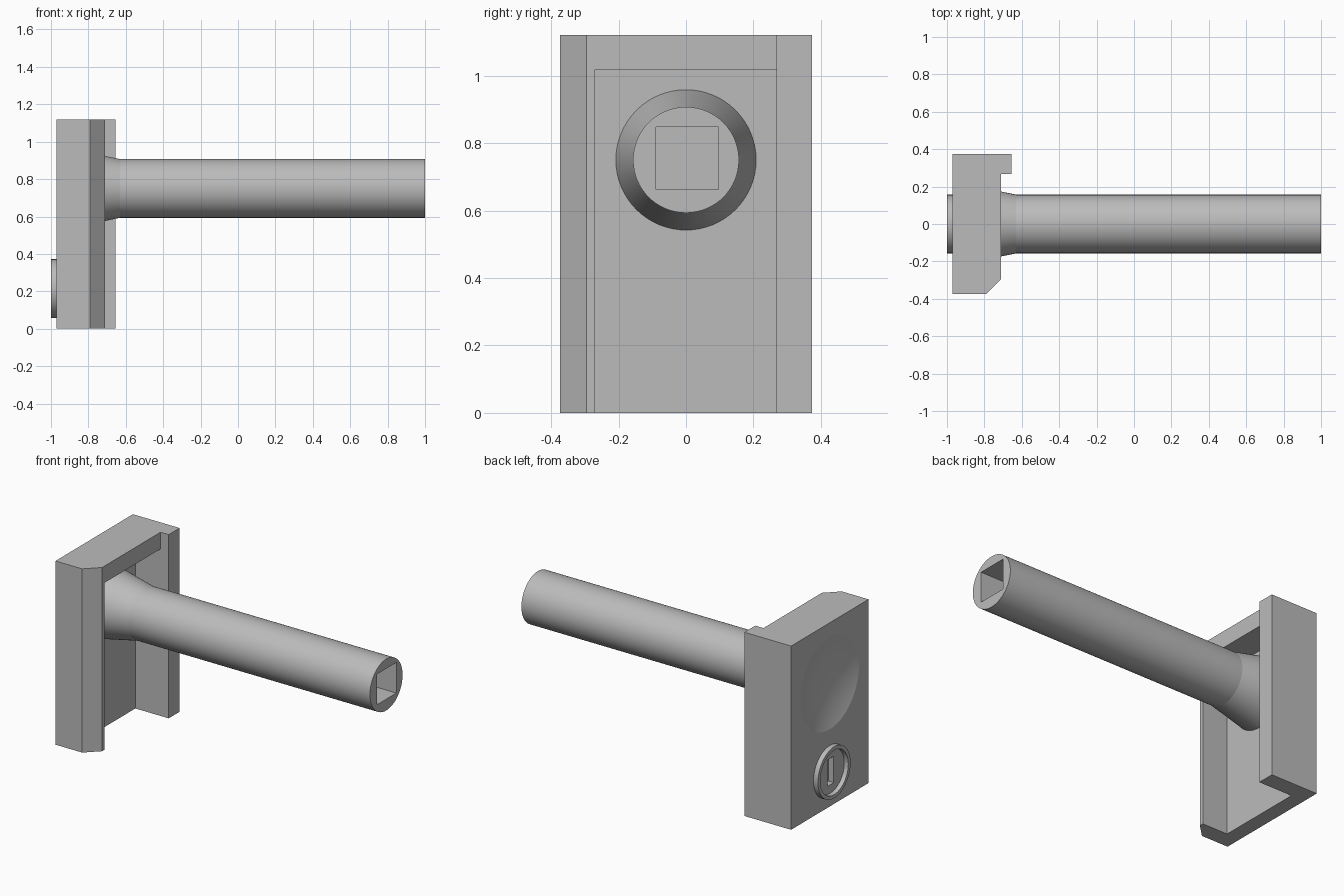
import bpy, bmesh, math
from mathutils import Vector

cube = bpy.data.objects.get("Cube")
if cube:
    bpy.data.objects.remove(cube, do_unlink=True)

# Single grey finish
grey = bpy.data.materials.new("plain grey")
grey.use_nodes = True
colour = (0.5, 0.5, 0.5, 1)
grey.diffuse_color = colour
grey.node_tree.nodes["Principled BSDF"].inputs["Base Color"].default_value = colour


def finish(bm, name):
    bmesh.ops.remove_doubles(bm, verts=bm.verts, dist=1e-5)
    bmesh.ops.recalc_face_normals(bm, faces=bm.faces)
    mesh = bpy.data.meshes.new(name)
    bm.to_mesh(mesh)
    bm.free()
    mesh.materials.append(grey)
    obj = bpy.data.objects.new(name, mesh)
    bpy.context.collection.objects.link(obj)
    return obj


def prism(name, outline, z0, z1):
    """Extrude an xy outline upward."""
    bm = bmesh.new()
    face = bm.faces.new([bm.verts.new((x, y, z0)) for x, y in outline])
    top = bmesh.ops.extrude_face_region(bm, geom=[face])["geom"]
    verts = [v for v in top if isinstance(v, bmesh.types.BMVert)]
    bmesh.ops.translate(bm, verts=verts, vec=(0, 0, z1 - z0))
    return finish(bm, name)


def box(name, x0, x1, y0, y1, z0, z1):
    return prism(name, [(x0, y0), (x1, y0), (x1, y1), (x0, y1)], z0, z1)


def lathe(name, profile, z, segments=64):
    """Turn an (x, radius) profile around an axis along x at height z."""
    bm = bmesh.new()
    verts = [bm.verts.new((x, r, z)) for x, r in profile]
    edges = [bm.edges.new(pair) for pair in zip(verts, verts[1:])]
    bmesh.ops.spin(bm, geom=verts + edges, cent=(0, 0, z), axis=(1, 0, 0),
                   angle=math.tau, steps=segments)
    return finish(bm, name)


def combine(target, tool, operation):
    mod = target.modifiers.new(operation.lower(), 'BOOLEAN')
    mod.operation = operation
    mod.solver = 'EXACT'
    mod.object = tool
    tool.hide_render = True
    bpy.context.view_layer.objects.active = target
    bpy.ops.object.modifier_apply(modifier=mod.name)
    bpy.data.objects.remove(tool, do_unlink=True)


BACK, FLOOR, AXIS, LOCK = -0.97, -0.88, 0.75, 0.215

# Housing: chamfered on one long edge, lipped on the other
housing = prism("housing", [(BACK, -0.373), (-0.79, -0.373), (-0.71, -0.295),
                            (-0.71, 0.268), (-0.655, 0.268), (-0.655, 0.373),
                            (BACK, 0.373)], 0, 1.12)

# Hollow inside, open at the bottom
combine(housing, box("hollow", FLOOR, -0.5, -0.27, 0.268, -0.1, 1.018), 'DIFFERENCE')

# Shallow round dish in the outer face
radius, depth = 0.28, 0.05
ball = (radius ** 2 + depth ** 2) / (2 * depth)
deepest = BACK + depth
reach = 1.2 * math.asin(radius / ball)
arc = [(deepest - ball * (1 - math.cos(reach * i / 14)),
        ball * math.sin(reach * i / 14)) for i in range(15)]
arc.append((arc[-1][0], 0))
combine(housing, lathe("dish", arc, AXIS), 'DIFFERENCE')

# Lock barrel with raised rim and key slot
barrel = lathe("lock_barrel", [(-0.92, 0), (-0.92, 0.157), (-1, 0.157), (-1, 0.135),
                               (-0.975, 0.132), (-0.975, 0)], LOCK)
combine(housing, barrel, 'UNION')
combine(housing, box("key_slot", -1.1, -0.94, -0.03, 0.03, LOCK - 0.08, LOCK + 0.08),
        'DIFFERENCE')

# Stem with flared root and square socket
stem = lathe("stem", [(FLOOR - 0.02, 0), (FLOOR - 0.02, 0.208), (FLOOR, 0.208),
                      (-0.63, 0.157), (1, 0.157), (1, 0)], AXIS)
combine(stem, box("socket", -0.6, 1.1, -0.089, 0.097, 0.662, 0.848), 'DIFFERENCE')

# Smooth the round surfaces, keep the edges crisp
bpy.ops.object.select_all(action='DESELECT')
for obj in (housing, stem):
    obj.select_set(True)
bpy.context.view_layer.objects.active = housing
bpy.ops.object.shade_smooth_by_angle(angle=math.radians(10))
